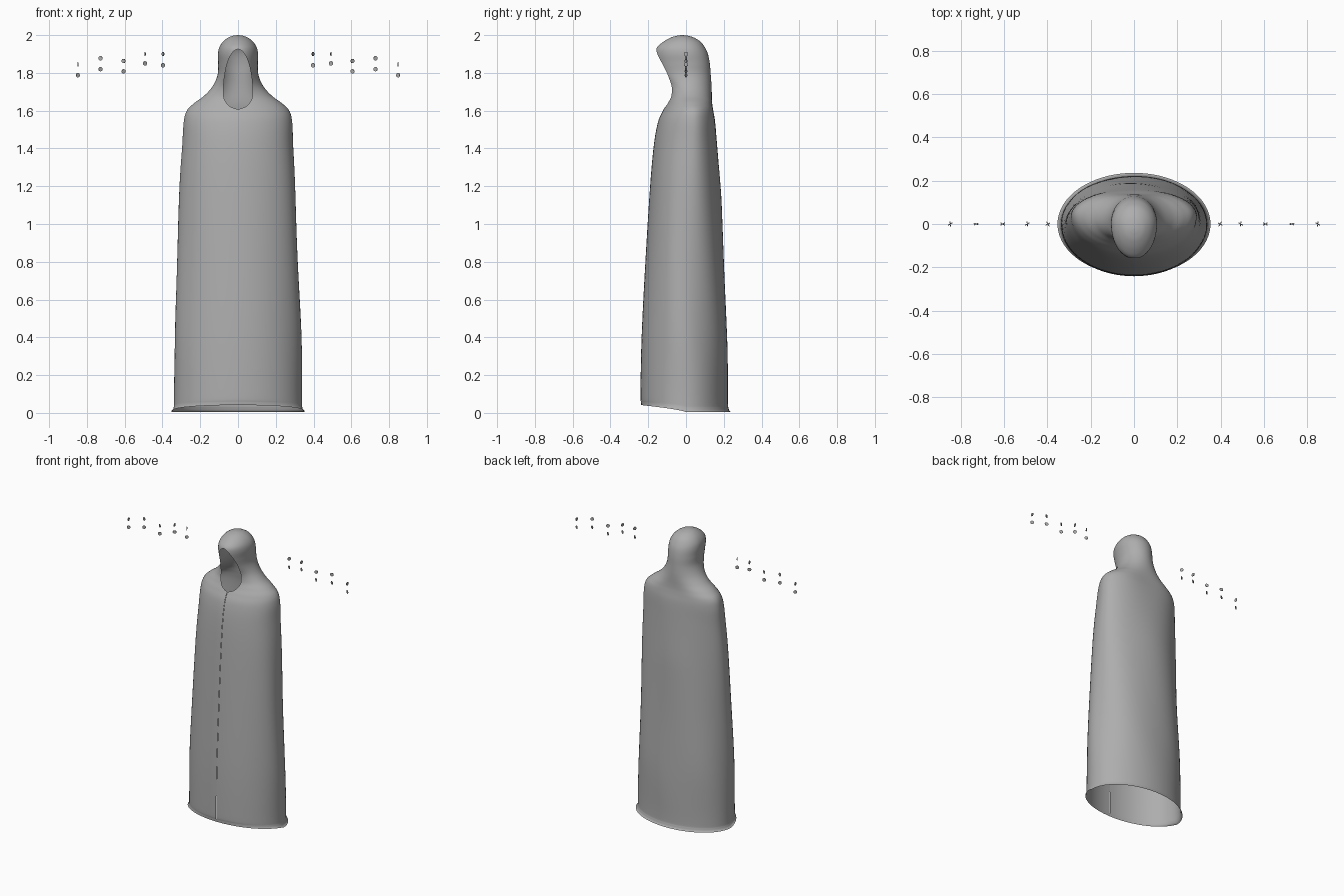
import bpy, bmesh, math
from mathutils import Matrix

if "Cube" in bpy.data.objects:
    bpy.data.objects.remove(bpy.data.objects["Cube"])

# Single grey cloth colour
grey = bpy.data.materials.new("cloth grey")
grey.use_nodes = True
grey.diffuse_color = (0.42, 0.42, 0.42, 1)
grey.node_tree.nodes["Principled BSDF"].inputs["Base Color"].default_value = grey.diffuse_color


def finish(bm, name):
    mesh = bpy.data.meshes.new(name)
    bm.to_mesh(mesh)
    bm.free()
    mesh.materials.append(grey)
    obj = bpy.data.objects.new(name, mesh)
    bpy.context.collection.objects.link(obj)
    return obj


# Cloak cross-sections: height, half width, front y, back y, y of widest point
SECTIONS = [
    (.004, .353, -.238, .236, 0), (.022, .342, -.239, .226, 0),
    (.08, .339, -.241, .222, 0), (.4, .335, -.235, .22, 0),
    (.8, .319, -.215, .202, 0), (1.2, .306, -.19, .184, .01),
    (1.42, .293, -.17, .175, .02), (1.54, .287, -.148, .167, .03),
    (1.6, .271, -.122, .158, .035), (1.64, .232, -.1, .15, .03),
    (1.68, .178, -.088, .143, .025), (1.73, .134, -.097, .136, .02),
    (1.79, .108, -.132, .131, .015), (1.85, .105, -.152, .126, .01),
    (1.9, .106, -.16, .116, 0), (1.935, .099, -.153, .1, -.005),
    (1.965, .08, -.12, .077, -.01), (1.987, .052, -.08, .042, -.015),
    (1.997, .024, -.046, .008, -.02), (2, 0, -.021, -.021, -.021),
]


def spline(a, b, c, d, t):
    return b + .5 * t * (c - a + t * (2*a - 5*b + 4*c - d + t * (3*(b - c) + d - a)))


def face_gap(z):
    """Half width of the front edge gap: closed seam, then hood opening."""
    if z > 1.925:
        return 0
    u = (z - 1.69) / (.235 if z > 1.69 else .08)
    return max(.001, .0775 * math.sqrt(max(0, 1 - u * u)))


def smooth(lo, hi, v):
    t = min(1, max(0, (v - lo) / (hi - lo)))
    return t * t * (3 - 2 * t)


def cloak(columns=72, steps=7):
    bm = bmesh.new()
    rows = []
    last = len(SECTIONS) - 1
    for i in range(last * steps + 1):
        k, t = min(i // steps, last - 1), 0
        t = i / steps - k
        pts = [SECTIONS[min(last, max(0, k + j))] for j in (-1, 0, 1, 2)]
        z, w, front, back, mid = (spline(*vals, t) for vals in zip(*pts))
        w = max(0, w)
        start = math.asin(min(1, face_gap(z) / w)) if w > .001 else 0
        # soft folds die out at hem and shoulders
        fold = .004 * smooth(.1, .5, z) * (1 - smooth(1.45, 1.65, z))
        spine = .014 * smooth(1.1, 1.5, z) * (1 - smooth(1.6, 1.75, z))
        row = []
        for j in range(columns + 1):
            a = start + (math.tau - 2 * start) * j / columns
            c = math.cos(a)
            ripple = 1 + fold / .3 * math.sin(5 * a + 3 * z) * (1 - max(0, c))
            y = mid + (front - mid if c > 0 else mid - back) * c * ripple
            y -= spine * max(0, -c) ** 8
            lift = .038 * max(0, c) ** .7 * max(0, 1 - z / .3)
            row.append(bm.verts.new((w * math.sin(a) * ripple, y, z + lift)))
        rows.append(row)
    for lower, upper in zip(rows, rows[1:]):
        for j in range(columns):
            bm.faces.new((lower[j], lower[j + 1], upper[j + 1], upper[j]))
    bmesh.ops.remove_doubles(bm, verts=bm.verts, dist=.0003)
    for f in bm.faces:
        f.smooth = True
    return finish(bm, "hooded_cloak")


cloak()


# Loose fastener discs beside the hood: x, upper z, lower z, upper yaw, lower yaw
def disc(name, x, z, yaw):
    bm = bmesh.new()
    bmesh.ops.create_cone(bm, cap_ends=True, segments=16, radius1=.012,
                          radius2=.012, depth=.004)
    bmesh.ops.bevel(bm, geom=[e for e in bm.edges if e.calc_face_angle(0) > 1],
                    offset=.0012, segments=2, affect='EDGES')
    bm.transform(Matrix.Translation((x, 0, z)) @ Matrix.Rotation(math.radians(yaw), 4, 'Z')
                 @ Matrix.Rotation(math.pi / 2, 4, 'X'))
    obj = finish(bm, name)
    bpy.context.view_layer.objects.active = obj
    obj.select_set(True)
    bpy.ops.object.shade_smooth_by_angle()
    obj.select_set(False)


PAIRS = [(.397, 1.9, 1.84, 60, -30), (.492, 1.9, 1.85, 80, -30),
         (.606, 1.863, 1.808, 30, -30), (.728, 1.878, 1.82, 20, -25),
         (.848, 1.845, 1.788, 85, -30)]
for side, label in ((1, "left"), (-1, "right")):
    for n, (x, high, low, yaw_high, yaw_low) in enumerate(PAIRS, 1):
        disc(f"{label}_upper_button_{n}", side * x, high, side * yaw_high)
        disc(f"{label}_lower_button_{n}", side * x, low, side * yaw_low)
